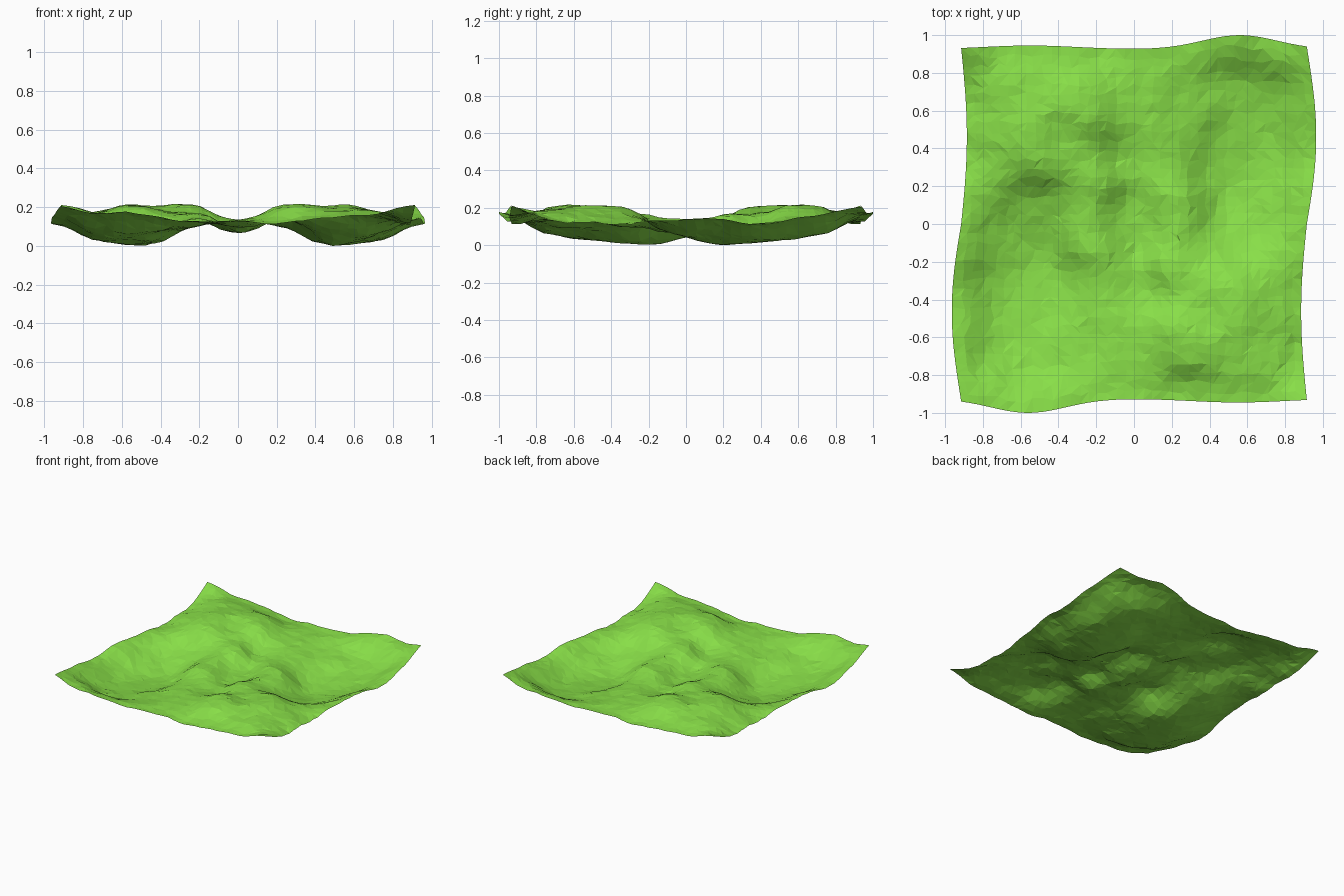
import bpy, bmesh, math, random
from mathutils import Vector, noise

random.seed(4)
if "Cube" in bpy.data.objects:
    bpy.data.objects.remove(bpy.data.objects["Cube"])

# Height samples for half of the land; the other half is the same turned half round.
BASIN = [
    (-.55, -.3, .015), (-.6, -.55, .035), (-.4, -.35, .035), (-.72, -.35, .03), (-.72, -.1, .065),
    (-.53, -.1, .025), (-.5, -.75, .08), (-.75, -.7, .08), (-.3, -.65, .1), (-.55, .1, .075),
    (-.4, .05, .085),
]
RIM = [
    (-.96, -.4, .125), (-.95, -.15, .15), (-.91, .1, .14), (-.88, .3, .125), (-.89, .55, .125),
    (-.9, .75, .15), (-.91, .93, .22), (-.65, .94, .17), (-.45, .94, .155), (-.22, .93, .125),
    (0, .92, .135), (-.2, -.93, .13), (-.37, -.96, .15), (-.55, -1, .18), (-.75, -.95, .18),
    (-.91, -.91, .215), (-.94, -.7, .165),
]
HILLS = [
    (0, 0, .078), (-.22, -.05, .15), (-.27, .18, .168), (-.2, -.35, .115), (0, .37, .11),
    (0, .55, .14), (0, .72, .14), (-.25, .6, .222), (-.35, .4, .18), (-.5, .33, .21),
    (-.55, .5, .22), (-.72, .27, .15), (-.72, .5, .185), (-.7, .72, .185), (-.45, .72, .2),
]
POINTS = [(s * x, s * y, z) for x, y, z in BASIN + RIM + HILLS for s in (1, -1)]
weights = [z for _, _, z in POINTS]


def height(x, y):
    # Smooth blend of the nearby samples
    total = norm = 0
    for (px, py, _), value in zip(POINTS, weights):
        g = math.exp(-((px - x) ** 2 + (py - y) ** 2) / .021)
        total += g * value
        norm += g
    return total / norm


# Sharpen the blend until it passes close to the samples
for _ in range(8):
    errors = [z - height(x, y) for x, y, z in POINTS]
    weights = [w + .7 * e for w, e in zip(weights, errors)]


def rough(x, y):
    # Rocky relief that matches itself after half a turn
    a = noise.fractal(Vector((x * 6, y * 6, .3)), .8, 2, 4)
    b = noise.fractal(Vector((-x * 6, -y * 6, .3)), .8, 2, 4)
    return .008 * (a + b)


def bump(x, centre, width):
    return math.exp(-((x - centre) / width) ** 2)


def outline(u, v):
    # Wavy outer border of the sheet
    wave = math.sin(math.pi * v)
    x = .915 * u + (.04 * wave + math.copysign(.01 * abs(wave), u)) * abs(u) ** 3
    side = math.copysign(1, v) * x
    swell = .075 * bump(side, .56, .28) + .02 * bump(side, -.55, .35)
    y = v * (.925 + swell * abs(v) ** 3)
    return x, y


# Build the sheet as an uneven triangulated grid
N = 38
bm = bmesh.new()
rows = []
for j in range(N + 1):
    row = []
    for i in range(N + 1):
        u, v = 2 * i / N - 1, 2 * j / N - 1
        if 0 < i < N and 0 < j < N:
            u += random.uniform(-.014, .014)
            v += random.uniform(-.014, .014)
        x, y = outline(u, v)
        row.append(bm.verts.new((x, y, height(x, y) + rough(x, y))))
    rows.append(row)

for j in range(N):
    for i in range(N):
        a, b = rows[j][i], rows[j][i + 1]
        c, d = rows[j + 1][i + 1], rows[j + 1][i]
        if random.random() < .5:
            triangles = ((a, b, c), (a, c, d))
        else:
            triangles = ((a, b, d), (b, c, d))
        for t in triangles:
            bm.faces.new(t)

# Rest the lowest point on the ground
low = min(v.co.z for v in bm.verts)
bmesh.ops.translate(bm, verts=bm.verts, vec=(0, 0, -low))

mesh = bpy.data.meshes.new("grass_terrain")
bm.to_mesh(mesh)
bm.free()
land = bpy.data.objects.new("grass_terrain", mesh)
bpy.context.collection.objects.link(land)

# Grass colour
grass = bpy.data.materials.new("grass_green")
grass.use_nodes = True
color = (.25, .74, .065, 1)
grass.diffuse_color = color
grass.node_tree.nodes["Principled BSDF"].inputs["Base Color"].default_value = color
mesh.materials.append(grass)
